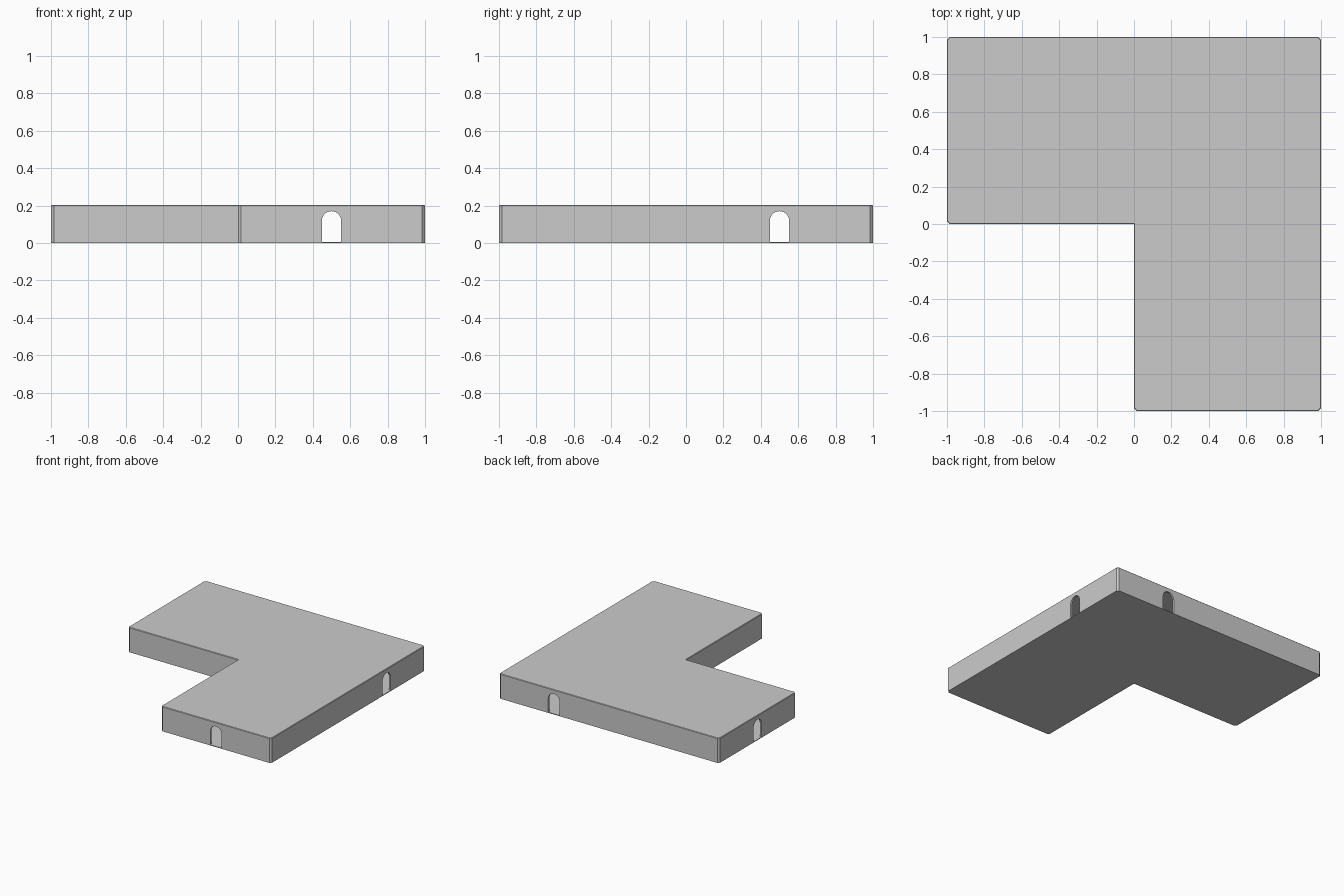
import bpy, bmesh, math
from mathutils import Matrix

if "Cube" in bpy.data.objects:
    bpy.data.objects.remove(bpy.data.objects["Cube"])

H, WALL, FLOOR, CUT = 0.204, 0.015, 0.005, 0.015


def prism(name, points, depth, matrix=Matrix()):
    """Extrude a closed outline along its local z, then place it."""
    bm = bmesh.new()
    face = bm.faces.new([bm.verts.new((x, y, 0)) for x, y in points])
    top = bmesh.ops.extrude_face_region(bm, geom=[face])["geom"]
    bmesh.ops.translate(bm, vec=(0, 0, depth),
                        verts=[v for v in top if isinstance(v, bmesh.types.BMVert)])
    bmesh.ops.transform(bm, matrix=matrix, verts=bm.verts)
    bmesh.ops.recalc_face_normals(bm, faces=bm.faces)
    mesh = bpy.data.meshes.new(name)
    bm.to_mesh(mesh)
    bm.free()
    obj = bpy.data.objects.new(name, mesh)
    bpy.context.collection.objects.link(obj)
    return obj


def ell(t, c):
    """L-shaped floor plan, inset by t, outer corners chamfered by c."""
    a, b = 1 - t, t
    return [(-a + c, b), (b, b), (b, -a + c), (b + c, -a), (a - c, -a),
            (a, -a + c), (a, a - c), (a - c, a), (-a + c, a), (-a, a - c), (-a, b + c)]


def cut(obj, tool):
    mod = obj.modifiers.new("cut_" + tool.name, 'BOOLEAN')
    mod.operation = 'DIFFERENCE'
    mod.solver = 'EXACT'
    mod.object = tool
    tool.hide_render = True
    tool.hide_set(True)


# L-shaped corridor block with a softened roof edge
building = prism("corridor_building", ell(0, CUT), H)
bm = bmesh.new()
bm.from_mesh(building.data)
rim = [e for e in bm.edges if all(v.co.z > H - 1e-4 for v in e.verts)]
bmesh.ops.bevel(bm, geom=rim, offset=0.004, segments=1, affect='EDGES')
bm.to_mesh(building.data)
bm.free()

# Hollow interior
cut(building, prism("interior_cutter", ell(WALL, CUT * 0.6), H - 2 * FLOOR,
                    Matrix.Translation((0, 0, FLOOR))))

# Arched doorways on all four outer sides
arch = [(-0.052, 0.006), (0.052, 0.006)]
arch += [(0.052 * math.cos(i * math.pi / 12), 0.118 + 0.052 * math.sin(i * math.pi / 12))
         for i in range(13)]
upright = Matrix.Rotation(math.pi / 2, 4, 'X')
for name, x, y, turn in (("front", 0.5, -1, 0), ("back", 0.5, 1, 0),
                         ("left", -1, 0.5, 90), ("right", 1, 0.5, 90)):
    place = (Matrix.Translation((x, y, 0)) @ Matrix.Rotation(math.radians(turn), 4, 'Z')
             @ upright @ Matrix.Translation((0, 0, -0.05)))
    cut(building, prism(name + "_door_cutter", arch, 0.1, place))
